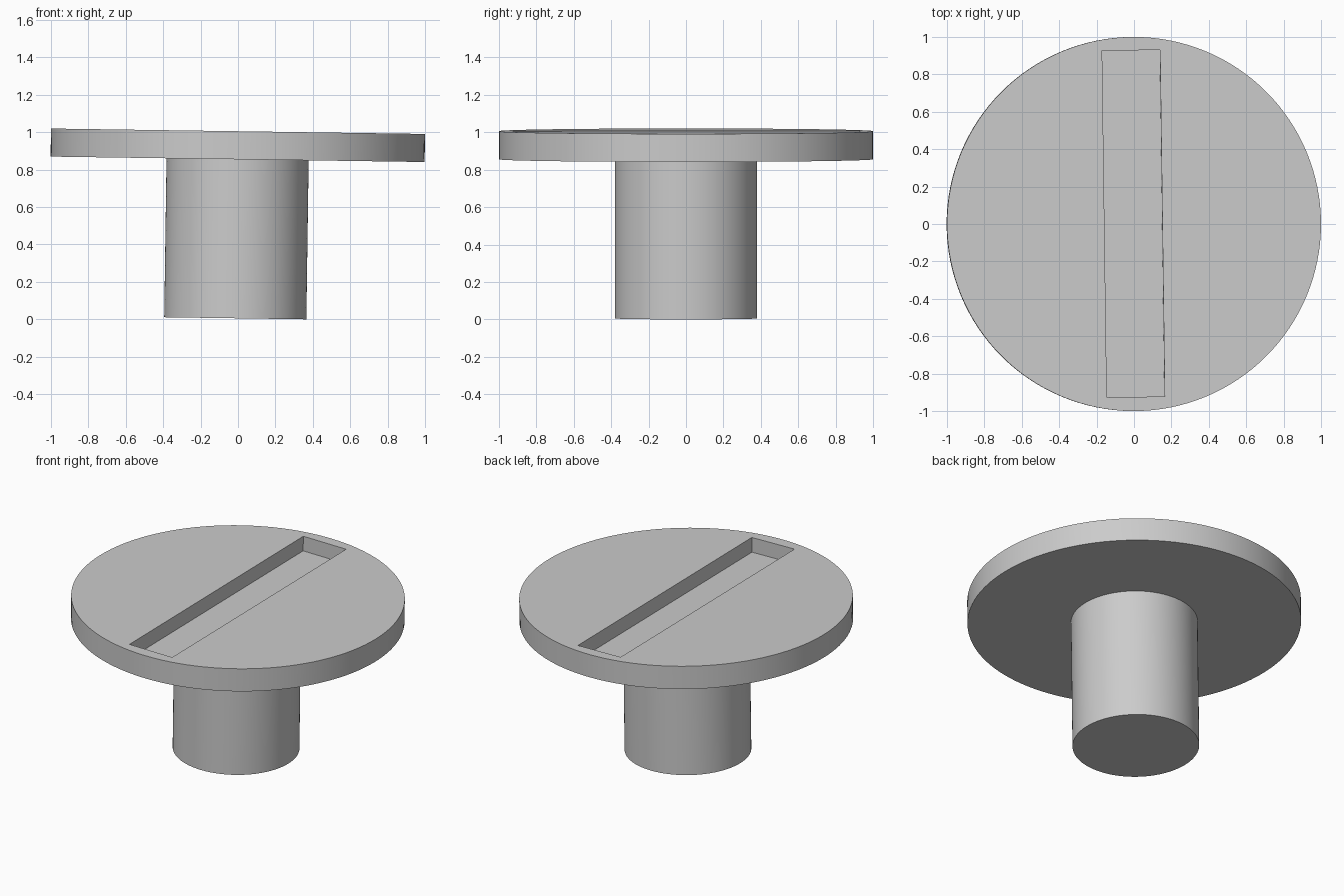
import bpy
import bmesh
import math
from mathutils import Matrix

if "Cube" in bpy.data.objects:
    bpy.data.objects.remove(bpy.data.objects["Cube"], do_unlink=True)

STEM_RADIUS, DISC_RADIUS = 0.38, 1.0
DISC_BOTTOM, DISC_TOP = 0.85, 1.0
SLOT_WIDTH, SLOT_LENGTH, SLOT_DEPTH = 0.31, 1.853, 0.097
SEGMENTS = 128

grey = bpy.data.materials.new("plain grey")
grey.use_nodes = True
colour = (0.6, 0.6, 0.6, 1)
grey.diffuse_color = colour
grey.node_tree.nodes["Principled BSDF"].inputs["Base Color"].default_value = colour


def make_object(name, bm):
    bmesh.ops.recalc_face_normals(bm, faces=bm.faces)
    mesh = bpy.data.meshes.new(name)
    bm.to_mesh(mesh)
    bm.free()
    mesh.materials.append(grey)
    obj = bpy.data.objects.new(name, mesh)
    bpy.context.collection.objects.link(obj)
    return obj


# Stem and disc turned as one solid: rings joined by walls, then capped
bm = bmesh.new()
profile = [(STEM_RADIUS, 0), (STEM_RADIUS, DISC_BOTTOM),
           (DISC_RADIUS, DISC_BOTTOM), (DISC_RADIUS, DISC_TOP)]
rings = []
for radius, z in profile:
    circle = bmesh.ops.create_circle(bm, segments=SEGMENTS, radius=radius,
                                     matrix=Matrix.Translation((0, 0, z)))
    rings.append(circle["verts"])
for lower, upper in zip(rings, rings[1:]):
    for i in range(SEGMENTS):
        j = (i + 1) % SEGMENTS
        bm.faces.new((lower[i], lower[j], upper[j], upper[i]))
bm.faces.new(rings[0])
bm.faces.new(rings[-1])
plug = make_object("slotted_disc_and_stem", bm)

# Long slot across the top, turned very slightly
bm = bmesh.new()
bmesh.ops.create_cube(bm, size=1, matrix=(
    Matrix.Translation((-0.003, 0.002, DISC_TOP))
    @ Matrix.Rotation(0.0135, 4, "Z")
    @ Matrix.Diagonal((SLOT_WIDTH, SLOT_LENGTH, 2 * SLOT_DEPTH, 1))))
cutter = make_object("slot_cutter", bm)
cutter.hide_render = True

bpy.ops.object.select_all(action="DESELECT")
bpy.context.view_layer.objects.active = plug
plug.select_set(True)
cut = plug.modifiers.new("slot", "BOOLEAN")
cut.operation = "DIFFERENCE"
cut.solver = "EXACT"
cut.object = cutter
bpy.ops.object.modifier_apply(modifier=cut.name)
bpy.data.objects.remove(cutter, do_unlink=True)
bpy.ops.object.shade_smooth_by_angle(angle=math.radians(30))

# Whole piece leans slightly, its lowest edge resting on the ground
lean = 0.0145
plug.rotation_euler.y = lean
plug.location = (-DISC_TOP * math.sin(lean), 0, STEM_RADIUS * math.sin(lean))
